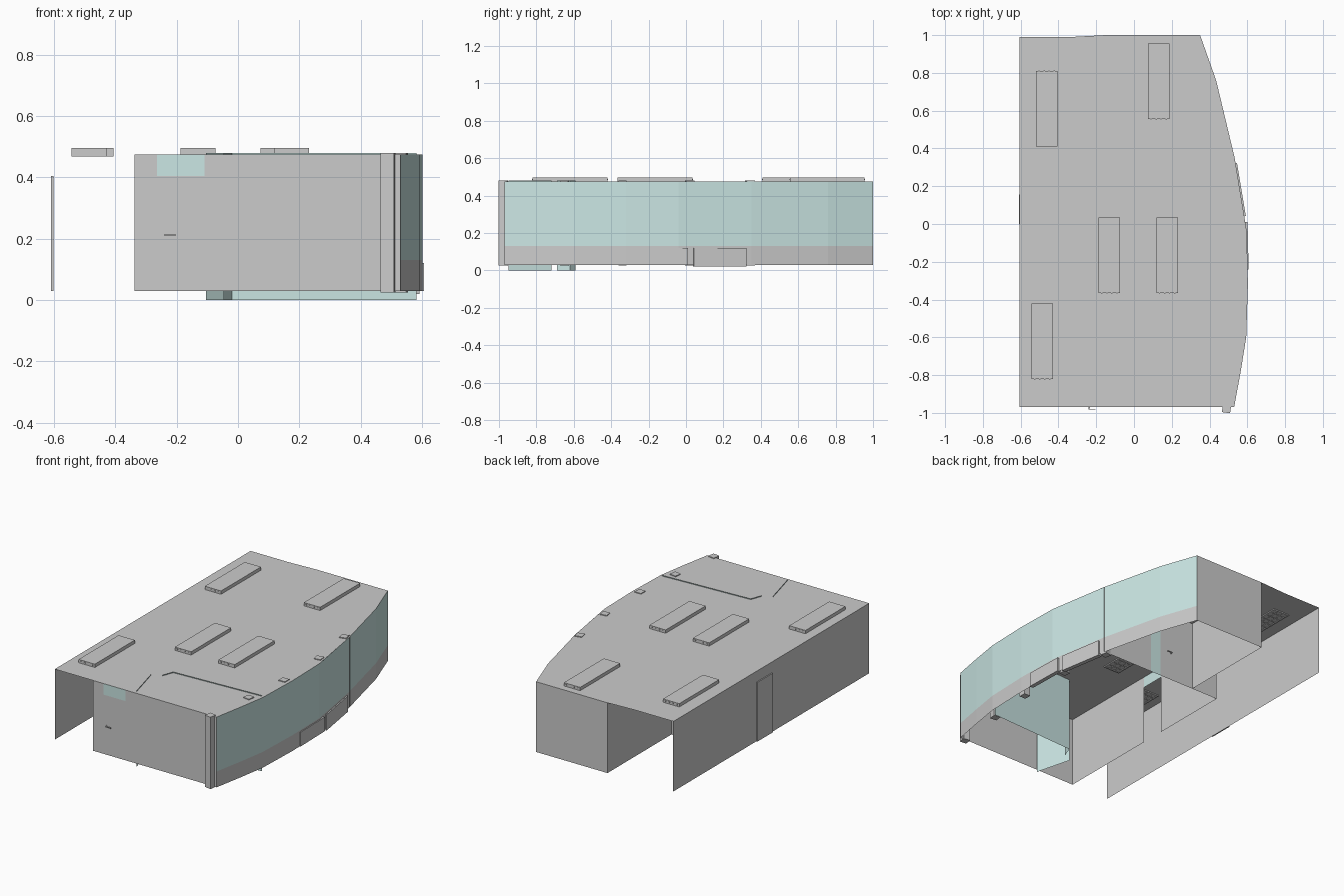
import bpy, bmesh, math
from mathutils import Matrix, Vector

if "Cube" in bpy.data.objects:
    bpy.data.objects.remove(bpy.data.objects["Cube"])

Z0, Z1, ZD = 0.03, 0.475, 0.405   # wall foot, ceiling, door head

glass = bpy.data.materials.new("glass")
glass.diffuse_color = (0.6, 0.8, 0.78, 1)
glass.use_nodes = True
glass.node_tree.nodes["Principled BSDF"].inputs["Base Color"].default_value = glass.diffuse_color


def finish(name, bm, mat=None):
    me = bpy.data.meshes.new(name)
    bm.to_mesh(me)
    bm.free()
    ob = bpy.data.objects.new(name, me)
    bpy.context.collection.objects.link(ob)
    if mat:
        me.materials.append(mat)
    return ob


def panel(name, pts, z0=Z0, z1=Z1, mat=None):
    """Thin upright sheet following a plan path."""
    bm = bmesh.new()
    lo = [bm.verts.new((x, y, z0)) for x, y in pts]
    hi = [bm.verts.new((x, y, z1)) for x, y in pts]
    for i in range(len(pts) - 1):
        bm.faces.new((lo[i], lo[i + 1], hi[i + 1], hi[i]))
    return finish(name, bm, mat)


def add_box(bm, center, size, angle=0):
    m = (Matrix.Translation(Vector(center)) @ Matrix.Rotation(angle, 4, 'Z')
         @ Matrix.Diagonal((*size, 1)))
    bmesh.ops.create_cube(bm, size=1, matrix=m)


def box(name, center, size, angle=0, mat=None):
    bm = bmesh.new()
    add_box(bm, center, size, angle)
    return finish(name, bm, mat)


def handle(name, x, y, side, lever):
    """Door lever: rose, stem and grip, for a door in an x-direction wall."""
    bm = bmesh.new()
    add_box(bm, (x, y + side * 0.002, 0.212), (0.008, 0.004, 0.01))
    add_box(bm, (x, y + side * 0.007, 0.212), (0.004, 0.008, 0.005))
    add_box(bm, (x + lever * 0.016, y + side * 0.011, 0.212), (0.036, 0.004, 0.006))
    finish(name, bm)


# Curved facade: sill wall and glazing
facade = [(0.53, -0.97), (0.565, -0.78), (0.594, -0.6), (0.603, -0.32), (0.597, -0.04),
          (0.586, 0.03), (0.533, 0.35), (0.435, 0.76), (0.35, 1.0)]
panel("facade_sill", facade, Z0, 0.13)
panel("facade_glazing", facade, 0.13, Z1, glass)

# Ceiling with the notch behind the corridor
outline = facade + [(-0.15, 1.0), (-0.15, 0.36), (-0.335, 0.36), (-0.335, 0.99),
                    (-0.605, 0.99), (-0.605, -0.97)]
bm = bmesh.new()
bm.faces.new([bm.verts.new((x, y, Z1)) for x, y in outline])
bmesh.ops.triangulate(bm, faces=bm.faces[:])
bmesh.ops.dissolve_limit(bm, angle_limit=0.01, verts=bm.verts[:], edges=bm.edges[:])
finish("ceiling", bm)

# Plain walls
panel("corridor_outer_wall", [(-0.603, -0.97), (-0.603, 0.99)])
panel("back_room_wall", [(-0.15, 0.36), (-0.15, 1.0), (0.35, 1.0)])
panel("front_wall", [(-0.11, -0.97), (0.53, -0.97)])
panel("front_wall_stub", [(-0.265, -0.97), (-0.338, -0.97), (-0.338, -0.31)])
panel("corridor_inner_wall", [(-0.338, -0.155), (-0.338, 0.36), (-0.305, 0.36)])
panel("dividing_wall", [(0.17, 0.36), (0.533, 0.36)])
panel("dividing_wall_middle", [(-0.15, 0.36), (0.0, 0.36)])
panel("dividing_glass", [(0.095, 0.36), (0.17, 0.36)], mat=glass)

# Doors with glazed transoms
panel("front_door", [(-0.265, -0.97), (-0.11, -0.97)], Z0, ZD)
panel("front_transom", [(-0.265, -0.97), (-0.11, -0.97)], ZD, Z1, glass)
panel("rear_door", [(-0.305, 0.36), (-0.15, 0.36)], Z0, ZD)
panel("rear_transom", [(-0.305, 0.36), (-0.15, 0.36)], ZD, Z1, glass)
panel("inner_transom", [(-0.338, -0.31), (-0.338, -0.155)], ZD, Z1, glass)
panel("back_room_door", [(0.0, 0.36), (0.095, 0.36)], Z0, ZD)
panel("back_room_transom", [(0.0, 0.36), (0.095, 0.36)], ZD, Z1, glass)
box("corridor_door", (-0.606, 0.078, (Z0 + ZD) / 2), (0.008, 0.155, ZD - Z0))
for side in (-1, 1):
    handle("front_door_handle", -0.238, -0.97, side, 1)
    handle("rear_door_handle", -0.275, 0.36, side, 1)
    handle("back_room_door_handle", 0.015, 0.36, side, 1)

# Glass meeting-room partition
panel("partition_side", [(-0.045, -0.95), (-0.105, -0.72)], 0, 0.48, glass)
panel("partition_long", [(-0.045, -0.69), (-0.02, -0.62), (0.582, -0.59)], 0, 0.48, glass)

# Square columns behind the facade
for x, y, a in [(0.49, -0.977, -8), (0.53, -0.65, -8), (0.56, -0.34, 0),
                (0.553, 0.02, 8), (0.505, 0.342, 12)]:
    box("column", (x, y, 0.2525), (0.044, 0.044, 0.455), math.radians(a))

# Radiators set into the sill
box("radiator_south", (0.591, -0.115, 0.075), (0.026, 0.25, 0.09), math.radians(1.3))
box("radiator_north", (0.556, 0.18, 0.07), (0.026, 0.284, 0.1), math.radians(9.4))

# Ceiling light fittings: housing, louvre and end vents
for lx, ly in [(-0.463, 0.61), (0.13, 0.755), (-0.13, -0.165),
               (0.175, -0.165), (-0.486, -0.62)]:
    bm = bmesh.new()
    w, l = 0.114, 0.4
    add_box(bm, (lx, ly, 0.484), (w, l, 0.024))
    for s in (-1, 1):
        add_box(bm, (lx + s * w / 2 - s * 0.005, ly, 0.471), (0.01, l, 0.006))
        add_box(bm, (lx, ly + s * l / 2 - s * 0.005, 0.471), (w, 0.01, 0.006))
        add_box(bm, (lx + s * 0.018, ly, 0.472), (0.004, l, 0.005))
        for dx in (-0.04, -0.013, 0.013, 0.04):
            add_box(bm, (lx + dx, ly + s * l / 2, 0.486), (0.007, 0.005, 0.007))
    for i in range(1, 10):
        add_box(bm, (lx, ly - l / 2 + i * l / 10, 0.472), (w, 0.003, 0.005))
    finish("ceiling_light", bm)
